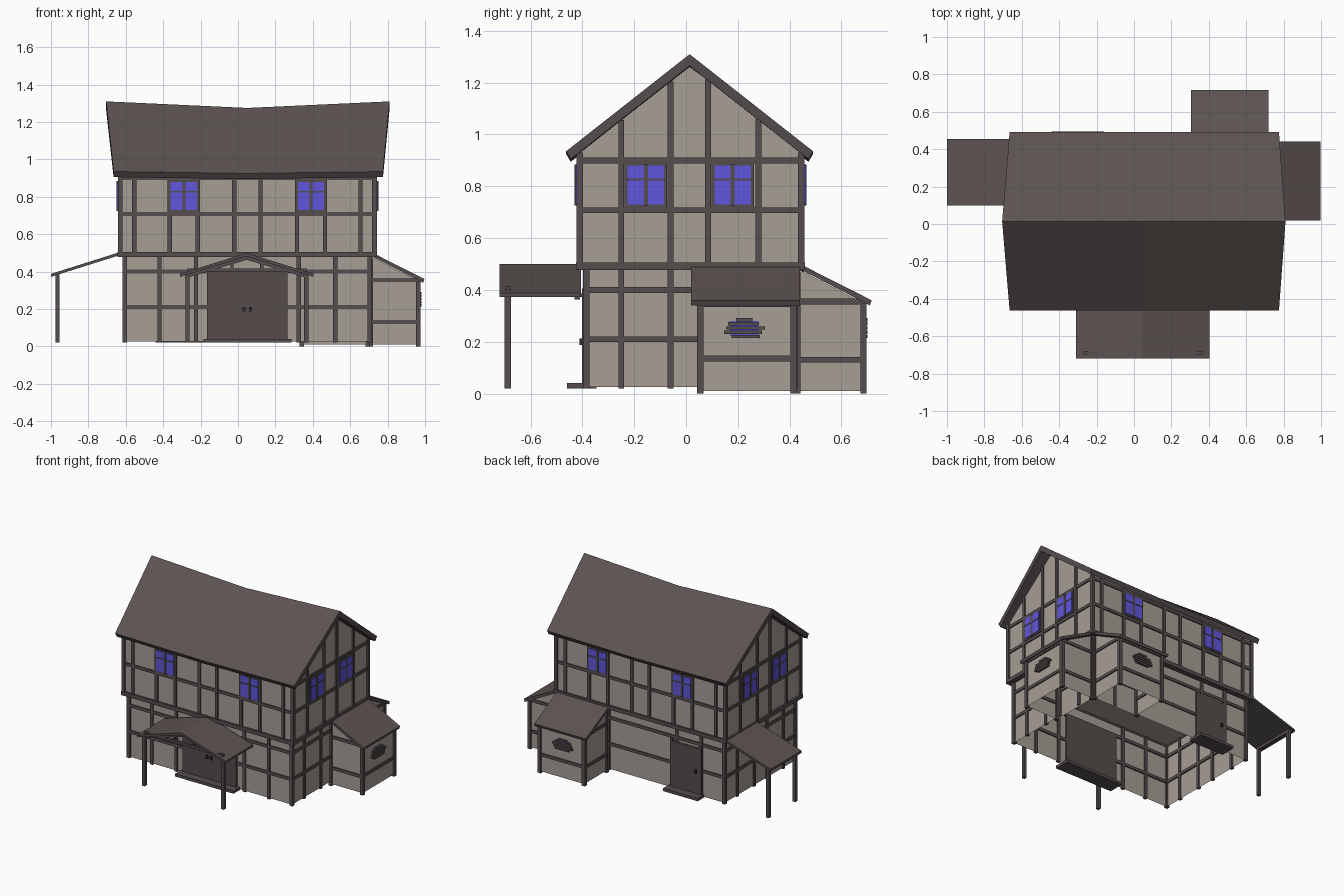
import bpy, bmesh
from mathutils import Vector

if "Cube" in bpy.data.objects:
    bpy.data.objects.remove(bpy.data.objects["Cube"])

def mat(name, rgb):
    m = bpy.data.materials.new(name)
    m.diffuse_color = (*rgb, 1)
    m.use_nodes = True
    m.node_tree.nodes["Principled BSDF"].inputs["Base Color"].default_value = m.diffuse_color
    return m

PLASTER = mat("plaster", (0.38, 0.342, 0.30))
TIMBER = mat("dark timber", (0.089, 0.074, 0.076))
ROOF = mat("brown roof", (0.107, 0.087, 0.082))
DOOR = mat("door wood", (0.093, 0.072, 0.071))
GLASS = mat("blue glass", (0.115, 0.093, 0.716))
METAL = mat("dark metal", (0.03, 0.028, 0.028))

parts = {}

def part(name, material):
    if name not in parts:
        parts[name] = (bmesh.new(), material)
    return parts[name][0]

# A side is (axis, plane, sign): d runs outwards from the plane, u along it
def place(side, u, d, z):
    axis, plane, sign = side
    p = plane + sign * d
    return Vector((p, u, z)) if axis == 'x' else Vector((u, p, z))

def prism(bm, side, profile, u0, u1, skip=()):
    """Extrude a (d, z) profile along u; skip leaves out numbered side faces."""
    a = [bm.verts.new(place(side, u0, d, z)) for d, z in profile]
    b = [bm.verts.new(place(side, u1, d, z)) for d, z in profile]
    n = len(profile)
    bm.faces.new(a)
    bm.faces.new(b[::-1])
    for i in range(n):
        if i not in skip:
            j = (i + 1) % n
            bm.faces.new((a[i], b[i], b[j], a[j]))

def box(bm, side, u0, u1, d0, d1, z0, z1):
    prism(bm, side, [(d0, z0), (d1, z0), (d1, z1), (d0, z1)], u0, u1)

WX, WY = ('x', 0, 1), ('y', 0, 1)
CX, CY = 0.05, 0.0175
LX, LY, UX, UY = 0.655, 0.403, 0.68, 0.428      # half sizes of both storeys

def gable_z(y):
    return 1.265 - 0.785 * abs(y - CY)

# Plaster walls: open-bottomed ground storey, gabled upper storey without a lid
prism(part("ground_walls", PLASTER), ('x', CX, 1),
      [(-LX, 0.025), (LX, 0.025), (LX, 0.49), (-LX, 0.49)], CY - LY, CY + LY, skip=(0,))
e = gable_z(CY + UY)
prism(part("upper_walls", PLASTER), ('y', CY, 1),
      [(-UY, 0.49), (UY, 0.49), (UY, e), (0, 1.265), (-UY, e)], CX - UX, CX + UX, skip=(2, 3))

# Timber frame
fr = part("timber_frame", TIMBER)
W = 0.011
for s in (-1, 1):
    lo_f, up_f = ('y', CY + s * LY, s), ('y', CY + s * UY, s)
    lo_s, up_s = ('x', CX + s * LX, s), ('x', CX + s * UX, s)
    # long walls
    for u in (-0.42, -0.225, 0.325, 0.52):
        box(fr, lo_f, u - W, u + W, -0.01, 0.01, 0.02, 0.48)
    for u in (-0.555, -0.365, -0.215, -0.02, 0.12, 0.315, 0.465, 0.655):
        box(fr, up_f, u - W, u + W, -0.01, 0.01, 0.5, 0.92)
    for z in (0.21, 0.40):
        box(fr, lo_f, CX - LX, CX + LX, -0.009, 0.008, z - W, z + W)
        box(fr, lo_s, CY - LY, CY + LY, -0.009, 0.008, z - W, z + W)
    for z in (0.708, 0.9):
        box(fr, up_f, CX - UX, CX + UX, -0.009, 0.008, z - W, z + W)
        box(fr, up_s, CY - UY, CY + UY, -0.009, 0.008, z - W, z + W)
    # gable walls
    for u in (-0.25, -0.06, 0.085, 0.28):
        box(fr, lo_s, u - W, u + W, -0.01, 0.01, 0.02, 0.48)
        box(fr, up_s, u - W, u + W, -0.01, 0.01, 0.5, gable_z(u))
    # sill beams under the overhanging storey
    box(fr, up_f, CX - UX - 0.014, CX + UX + 0.014, -0.028, 0.014, 0.477, 0.505)
    box(fr, up_s, CY - UY - 0.014, CY + UY + 0.014, -0.028, 0.014, 0.477, 0.505)
    # corner posts
    for t in (-1, 1):
        for hx, hy, z0, z1 in ((LX, LY, 0.02, 0.48), (UX, UY, 0.5, 0.93)):
            x, y = CX + s * hx, CY + t * hy
            box(fr, WX, y - 0.0125, y + 0.0125, x - 0.0125, x + 0.0125, z0, z1)

# Main roof: sagging ridge, flared gable ends, brown on top and timber below
bm = part("main_roof", ROOF)
rings = []
for xr, xe, zr, ze in ((-0.705, -0.665, 1.31, 0.935), (0.05, 0.05, 1.275, 0.925),
                       (0.81, 0.775, 1.31, 0.935)):
    pts = [(xe, -0.463, ze), (xr, 0.014, zr), (xe, 0.491, ze),
           (xe, 0.473, ze - 0.03), (xr, 0.014, zr - 0.045), (xe, -0.445, ze - 0.03)]
    rings.append([bm.verts.new(p) for p in pts])
for a, b in zip(rings, rings[1:]):
    for i in range(6):
        j = (i + 1) % 6
        bm.faces.new((a[i], b[i], b[j], a[j]))
for r in (rings[0], rings[-1]):
    bm.faces.new((r[0], r[1], r[4], r[5]))
    bm.faces.new((r[1], r[2], r[3], r[4]))

# Upper windows: frame, glass and glazing bars
def window(side, u):
    f, g = part("window_frames", TIMBER), part("window_glass", GLASS)
    box(f, side, u - 0.082, u + 0.082, -0.005, 0.012, 0.718, 0.898)
    box(g, side, u - 0.07, u + 0.07, 0.012, 0.017, 0.73, 0.88)
    box(f, side, u - 0.008, u + 0.008, 0.012, 0.02, 0.725, 0.885)
    box(f, side, u - 0.072, u + 0.072, 0.012, 0.0195, 0.823, 0.831)

for s in (-1, 1):
    for u in (-0.29, 0.39):
        window(('y', CY + s * UY, s), u)
    for u in (-0.155, 0.18):
        window(('x', CX + s * UX, s), u)

# Two lean-to annexes with a boarded-up opening each
def annex(side, u0, u1, r0, r1):
    w, t = part("annex_walls", PLASTER), part("annex_timber", TIMBER)
    prism(w, side, [(-0.005, 0.01), (0.255, 0.01), (0.255, 0.35), (-0.005, 0.485)],
          u0, u1, skip=(0,))
    prism(part("annex_roofs", ROOF), side,
          [(0.0, 0.505), (0.287, 0.36), (0.28, 0.34), (0.0, 0.485)], r0, r1)
    for u in (u0, u1):
        box(t, side, u - 0.0125, u + 0.0125, 0.243, 0.266, 0.0, 0.35)
        box(t, side, u - 0.0125, u + 0.0125, -0.01, 0.012, 0.0, 0.47)
        for z in (0.13, 0.355):
            box(t, side, u - 0.008, u + 0.008, 0.0, 0.25, z - W, z + W)
    for z in (0.135, 0.345):
        box(t, side, u0, u1, 0.246, 0.263, z - W, z + W)
    c = (u0 + u1) / 2 - 0.01
    box(part("annex_glass", GLASS), side, c - 0.055, c + 0.055, 0.25, 0.259, 0.222, 0.28)
    for z, off, h in ((0.22, 0.005, 0.055), (0.236, -0.005, 0.073), (0.253, 0.004, 0.075),
                      (0.269, -0.003, 0.06), (0.285, 0.0, 0.032)):
        box(part("opening_boards", TIMBER), side, c + off - h, c + off + h,
            0.25, 0.27, z - 0.0065, z + 0.0065)

annex(('x', 0.71, 1), 0.055, 0.415, 0.02, 0.44)
annex(('y', 0.43, 1), 0.34, 0.695, 0.305, 0.72)

# Doors with knobs and steps
front, back = ('y', CY - LY, -1), ('y', CY + LY, 1)

def knob(side, u, z):
    k = part("door_knobs", METAL)
    box(k, side, u - 0.008, u + 0.008, 0.01, 0.026, z - 0.012, z + 0.012)

for a, b in ((-0.165, 0.05), (0.05, 0.265)):
    box(part("front_doors", DOOR), front, a, b, -0.012, 0.015, 0.03, 0.405)
for u in (0.033, 0.067):
    knob(front, u, 0.2)
box(part("front_step", TIMBER), front, -0.185, 0.285, -0.04, 0.073, 0.02, 0.04)
box(part("back_door", DOOR), back, -0.41, -0.19, -0.012, 0.015, 0.03, 0.37)
for u in (-0.415, -0.185):
    box(fr, back, u - W, u + W, -0.01, 0.013, 0.02, 0.39)
knob(back, -0.385, 0.2)
box(part("back_step", TIMBER), back, -0.44, -0.16, -0.04, 0.073, 0.02, 0.04)

# Gabled front porch
pt = part("porch_timber", TIMBER)
for s in (-1, 1):
    side = ('x', 0.047, s)
    prism(part("front_porch_roof", ROOF), side,
          [(0, 0.5), (0.357, 0.388), (0.357, 0.372), (0, 0.482)], -0.72, -0.405)
    for y in (-0.688, -0.42):
        prism(pt, side, [(0, 0.482), (0.33, 0.38), (0.33, 0.364), (0, 0.463)], y - W, y + W)
    box(pt, side, -0.70, -0.676, 0.307, 0.329, 0.02, 0.385)
    box(pt, side, -0.70, -0.40, 0.309, 0.327, 0.372, 0.386)
    box(pt, side, -0.696, -0.68, 0.07, 0.088, 0.41, 0.45)
box(pt, WY, -0.27, 0.365, -0.697, -0.679, 0.398, 0.416)

# Left lean-to shelter on two posts
left = ('x', -0.635, -1)
prism(part("left_shelter_roof", ROOF), left,
      [(0, 0.503), (0.365, 0.388), (0.365, 0.372), (0, 0.487)], 0.10, 0.455)
for y in (0.125, 0.43):
    box(pt, left, y - W, y + W, 0.319, 0.341, 0.02, 0.385)
box(pt, left, 0.125, 0.43, 0.321, 0.339, 0.362, 0.382)

# Turn every part into an object
for name, (bm, material) in parts.items():
    bmesh.ops.recalc_face_normals(bm, faces=bm.faces[:])
    bm.normal_update()
    me = bpy.data.meshes.new(name)
    me.materials.append(material)
    if material is ROOF:
        me.materials.append(TIMBER)
        for f in bm.faces:
            f.material_index = 0 if f.normal.z > 0.3 else 1
    bm.to_mesh(me)
    bm.free()
    bpy.context.collection.objects.link(bpy.data.objects.new(name, me))
